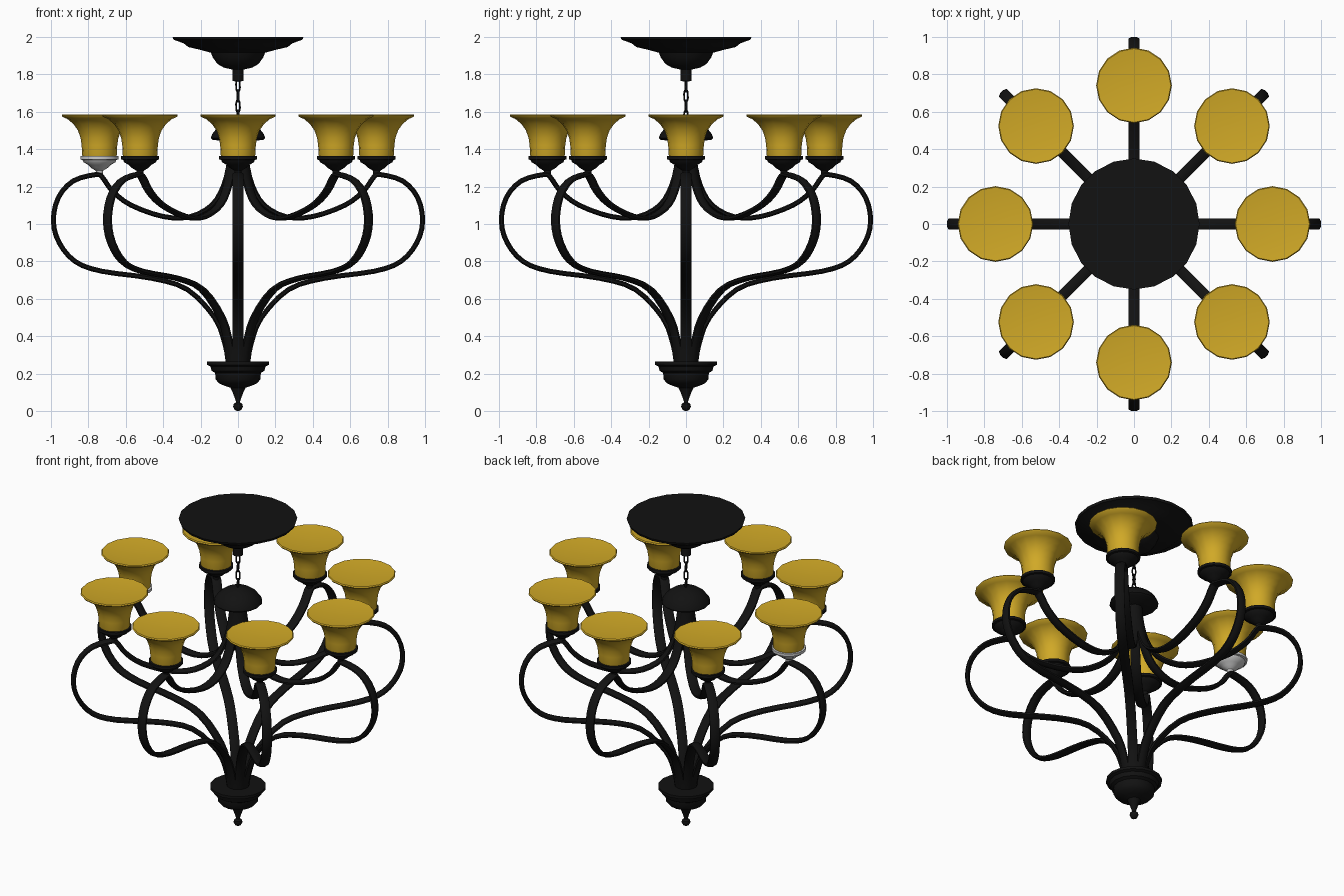
import bpy, bmesh, math
from mathutils import Vector

if "Cube" in bpy.data.objects:
    bpy.data.objects.remove(bpy.data.objects["Cube"])


def material(name, rgb):
    m = bpy.data.materials.new(name)
    m.diffuse_color = (*rgb, 1)
    m.use_nodes = True
    m.node_tree.nodes["Principled BSDF"].inputs["Base Color"].default_value = m.diffuse_color
    return m


BLACK = material("black_iron", (0.006, 0.006, 0.006))
GOLD = material("amber_glass", (0.64, 0.40, 0.02))


def finish(name, bm, mat, angle=40):
    bmesh.ops.recalc_face_normals(bm, faces=bm.faces)
    me = bpy.data.meshes.new(name)
    bm.to_mesh(me)
    bm.free()
    ob = bpy.data.objects.new(name, me)
    bpy.context.collection.objects.link(ob)
    if mat:
        me.materials.append(mat)
    bpy.ops.object.select_all(action='DESELECT')
    ob.select_set(True)
    bpy.context.view_layer.objects.active = ob
    bpy.ops.object.shade_smooth_by_angle(angle=math.radians(angle))
    return ob


def bridge(bm, rings, closed=False):
    n = len(rings[0])
    pairs = list(zip(rings, rings[1:])) + ([(rings[-1], rings[0])] if closed else [])
    for a, b in pairs:
        for i in range(n):
            j = (i + 1) % n
            bm.faces.new((a[i], a[j], b[j], b[i]))
    if not closed:
        bm.faces.new(rings[0])
        bm.faces.new(rings[-1])


def lathe(name, profile, sides, mat, loc=(0, 0, 0)):
    """Spin an (r, z) profile around z, capped at both ends."""
    bm = bmesh.new()
    rings = []
    for r, z in profile:
        rings.append([bm.verts.new((r * math.cos(t), r * math.sin(t), z))
                      for t in (2 * math.pi * i / sides for i in range(sides))])
    bridge(bm, rings)
    ob = finish(name, bm, mat)
    ob.location = loc
    return ob


def sweep(name, path, half_w, half_t, sides, mat, closed=False):
    """Sweep an oval section along an (x, z) path lying in the xz plane."""
    bm = bmesh.new()
    rings = []
    n = len(path)
    for i, p in enumerate(path):
        if closed:
            d = path[(i + 1) % n] - path[i - 1]
        else:
            d = path[min(i + 1, n - 1)] - path[max(i - 1, 0)]
        d.normalize()
        ring = []
        for k in range(sides):
            t = 2 * math.pi * (k + 0.5) / sides
            s = half_t * math.sin(t)
            ring.append(bm.verts.new((p.x - d.y * s, half_w * math.cos(t), p.y + d.x * s)))
        rings.append(ring)
    bridge(bm, rings, closed)
    return finish(name, bm, mat, 60)


def spline(points, steps):
    """Catmull-Rom curve through the points."""
    pts = [Vector(p) for p in points]
    pts = [2 * pts[0] - pts[1]] + pts + [2 * pts[-1] - pts[-2]]
    out = []
    for a, b, c, d in zip(pts, pts[1:], pts[2:], pts[3:]):
        for s in range(steps):
            t = s / steps
            out.append(0.5 * (2 * b + (c - a) * t + (2 * a - 5 * b + 4 * c - d) * t * t
                              + (3 * b - a - 3 * c + d) * t ** 3))
    out.append(pts[-2])
    return out


# ceiling canopy with stem
lathe("ceiling_canopy", [
    (0.35, 2.0), (0.345, 1.985), (0.29, 1.965), (0.265, 1.945), (0.2, 1.93), (0.145, 1.915),
    (0.135, 1.89), (0.11, 1.855), (0.075, 1.835), (0.03, 1.825), (0.03, 1.765), (0.01, 1.76)],
    20, BLACK)

# hanging chain, links turned alternately
for i in range(4):
    loop = []
    for k in range(12):
        t = 2 * math.pi * k / 12
        loop.append(Vector((0.011 * math.cos(t),
                            0.022 * math.sin(t) + (0.01 if math.sin(t) > 0 else -0.01))))
    link = sweep("chain_link", loop, 0.005, 0.005, 6, BLACK, closed=True)
    link.location.z = 1.738 - i * 0.054
    link.rotation_euler.z = math.radians(20 + 90 * (i % 2))

# dome cap over the upper arm ends
lathe("upper_dome", [
    (0.03, 1.42), (0.06, 1.44), (0.135, 1.45), (0.145, 1.46), (0.138, 1.48), (0.115, 1.51),
    (0.08, 1.535), (0.04, 1.548), (0.015, 1.555)], 16, BLACK)

# bottom bowl with finial
lathe("bottom_bowl", [
    (0.04, 0.265), (0.165, 0.265), (0.165, 0.248), (0.148, 0.24), (0.14, 0.215), (0.122, 0.205),
    (0.12, 0.17), (0.10, 0.148), (0.07, 0.135), (0.04, 0.125), (0.028, 0.10), (0.012, 0.055),
    (0.012, 0.047), (0.024, 0.038), (0.026, 0.025), (0.018, 0.008), (0.005, 0.0)], 16, BLACK)

# curved arms
arm_path = spline([
    (0.05, 0.25), (0.07, 0.36), (0.125, 0.50), (0.27, 0.65), (0.46, 0.71), (0.73, 0.748),
    (0.87, 0.80), (0.955, 0.90), (0.986, 1.015), (0.96, 1.14), (0.88, 1.23), (0.76, 1.264),
    (0.725, 1.25), (0.67, 1.175), (0.57, 1.10), (0.40, 1.04), (0.26, 1.038), (0.14, 1.10),
    (0.075, 1.21), (0.045, 1.34), (0.035, 1.44)], 3)
arm = sweep("curved_arm", arm_path, 0.031, 0.0145, 8, BLACK)

holder = [(0.018, 1.26), (0.02, 1.285), (0.045, 1.30), (0.06, 1.315), (0.085, 1.33),
          (0.09, 1.342), (0.102, 1.345), (0.102, 1.362), (0.08, 1.365)]
shade = [(0.088, 1.355), (0.093, 1.37), (0.095, 1.42), (0.101, 1.46), (0.115, 1.50),
         (0.14, 1.535), (0.17, 1.56), (0.198, 1.573), (0.202, 1.58), (0.197, 1.586),
         (0.17, 1.583), (0.10, 1.578), (0.02, 1.576)]

# eight lights; the left holder is bare metal
for i in range(8):
    a = i * math.pi / 4
    if i:
        other = arm.copy()
        bpy.context.collection.objects.link(other)
        other.rotation_euler.z = a
    loc = (0.74 * math.cos(a), 0.74 * math.sin(a), 0)
    lathe("shade_holder", holder, 16, None if i == 4 else BLACK, loc)
    lathe("glass_shade", shade, 16, GOLD, loc)
